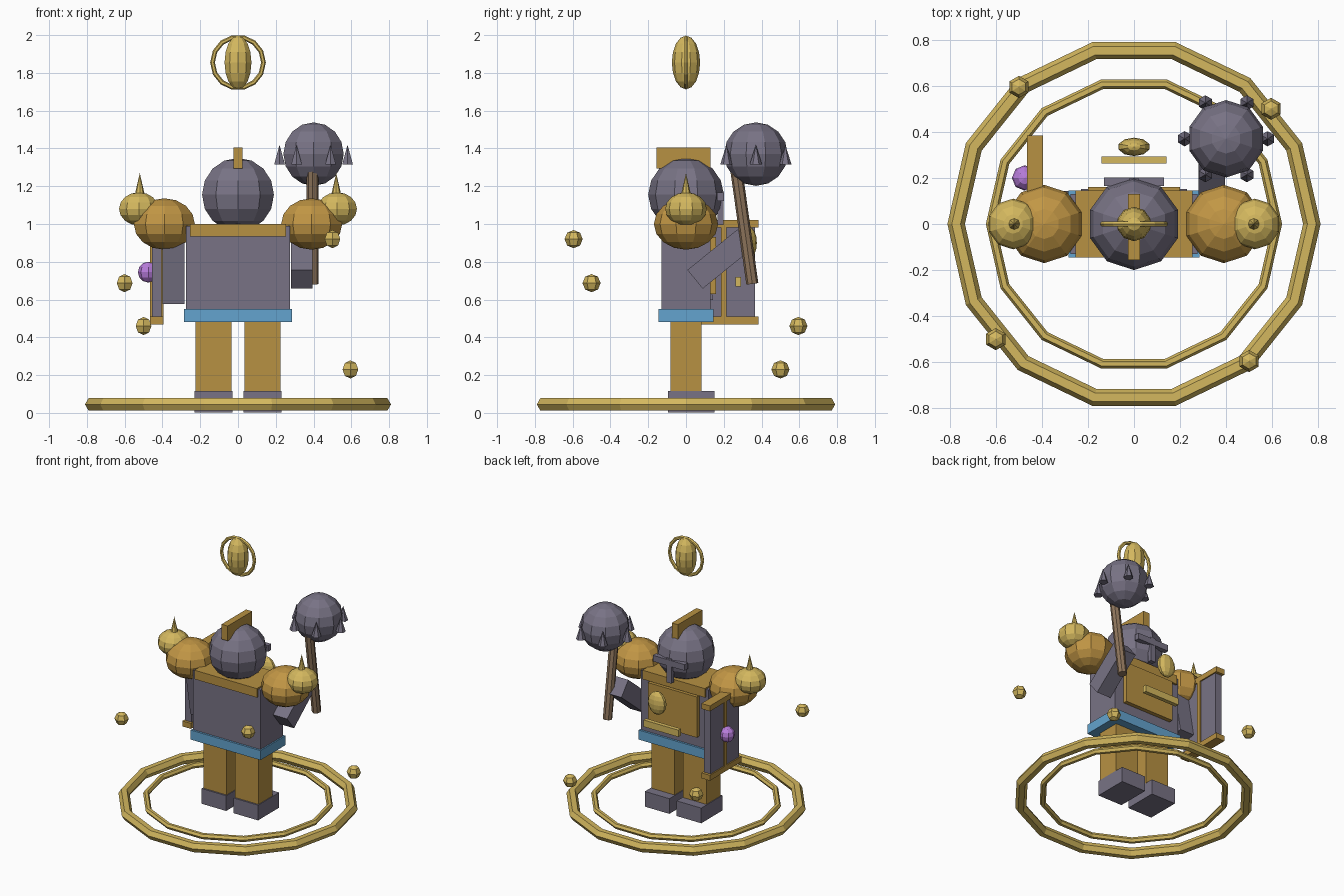
import bpy, math
from mathutils import Matrix

cube = bpy.data.objects.get("Cube")
if cube:
    bpy.data.objects.remove(cube, do_unlink=True)


def material(name, rgb):
    lin = [c / 12.92 if c < 0.04 else ((c + 0.055) / 1.055) ** 2.4 for c in rgb]
    m = bpy.data.materials.new(name)
    m.use_nodes = True
    m.diffuse_color = (*lin, 1)
    m.node_tree.nodes["Principled BSDF"].inputs["Base Color"].default_value = (*lin, 1)
    return m


STEEL = material("steel grey", (0.47, 0.45, 0.52))
BRONZE = material("bronze", (0.72, 0.57, 0.26))
PAULDRON = material("warm bronze", (0.76, 0.59, 0.27))
GOLD = material("pale gold", (0.83, 0.72, 0.37))
BLUE = material("sash blue", (0.39, 0.64, 0.81))
WOOD = material("wood brown", (0.56, 0.46, 0.36))
VIOLET = material("violet", (0.72, 0.49, 0.86))


def finish(name, mat):
    ob = bpy.context.object
    ob.name = name
    ob.data.materials.clear()
    ob.data.materials.append(mat)
    return ob


def box(name, mat, loc, size, tilt=0):
    bpy.ops.mesh.primitive_cube_add(size=1, location=loc, rotation=(math.radians(tilt), 0, 0))
    ob = finish(name, mat)
    ob.data.transform(Matrix.Diagonal((*size, 1)))
    return ob


def ball(name, mat, loc, radii, segments=10, rings=8):
    bpy.ops.mesh.primitive_uv_sphere_add(segments=segments, ring_count=rings, radius=1, location=loc)
    ob = finish(name, mat)
    ob.data.transform(Matrix.Diagonal((*radii, 1)))
    return ob


def spike(name, mat, loc, radius, height, sides=6):
    bpy.ops.mesh.primitive_cone_add(vertices=sides, radius1=radius, radius2=0, depth=height, location=loc)
    return finish(name, mat)


def ring(name, mat, loc, major, minor, segments, sides=6, tilt=0):
    bpy.ops.mesh.primitive_torus_add(major_segments=segments, minor_segments=sides, major_radius=major,
                                     minor_radius=minor, location=loc, rotation=(math.radians(tilt), 0, 0))
    return finish(name, mat)


# Legs, feet, shoulder guards with knobs and spikes
for side, s in (("left", 1), ("right", -1)):
    box(side + "_leg", BRONZE, (s * 0.13, 0, 0.295), (0.19, 0.166, 0.39))
    box(side + "_foot", STEEL, (s * 0.13, 0.028, 0.059), (0.2, 0.246, 0.112))
    ball(side + "_shoulder_guard", PAULDRON, (s * 0.39, 0, 1), (0.17, 0.17, 0.136))
    ball(side + "_shoulder_knob", GOLD, (s * 0.525, 0, 1.08), (0.11, 0.11, 0.088))
    spike(side + "_shoulder_spike", GOLD, (s * 0.52, 0, 1.2), 0.032, 0.14, 8)

# Body and chest
box("torso", STEEL, (0, 0, 0.77), (0.55, 0.26, 0.44))
box("belt", BLUE, (0, 0, 0.516), (0.57, 0.29, 0.07))
box("collar", BRONZE, (0, 0, 0.968), (0.51, 0.29, 0.066))
box("chest_plate", BRONZE, (0, 0.145, 0.78), (0.4, 0.03, 0.3))
ball("chest_gem", GOLD, (0, 0.335, 0.9), (0.07, 0.04, 0.085))
box("chest_bar", GOLD, (0, 0.277, 0.695), (0.284, 0.03, 0.05))

# Arms
box("left_arm", STEEL, (0.338, 0.18, 0.814), (0.115, 0.34, 0.128), 39)
box("right_arm", STEEL, (-0.342, 0.045, 0.785), (0.115, 0.13, 0.4), 10)

# Helmet
ball("helmet", STEEL, (0, 0, 1.155), (0.2, 0.2, 0.195))
box("helmet_crest", BRONZE, (0, -0.013, 1.35), (0.05, 0.285, 0.11))
box("visor_bar", STEEL, (0, 0.183, 1.143), (0.26, 0.036, 0.045))
box("visor_nose", STEEL, (0, 0.183, 1.085), (0.04, 0.032, 0.18))

# Mace
ball("mace_head", STEEL, (0.4, 0.37, 1.37), (0.168, 0.168, 0.168))
for i in range(6):
    a = i * math.pi / 3
    spike("mace_spike", STEEL, (0.4 + 0.18 * math.cos(a), 0.37 + 0.18 * math.sin(a), 1.367), 0.033, 0.105)
bpy.ops.mesh.primitive_cylinder_add(vertices=8, radius=0.032, depth=0.62, location=(0.395, 0.308, 0.99),
                                    rotation=(math.radians(8), 0, 0))
finish("mace_handle", WOOD)

# Shield
box("shield_panel", STEEL, (-0.43, 0.2, 0.745), (0.052, 0.33, 0.51))
box("shield_strip", BRONZE, (-0.43, 0.2, 0.745), (0.07, 0.03, 0.5))
for z in (0.489, 1.001):
    box("shield_rim", BRONZE, (-0.43, 0.2, z), (0.07, 0.37, 0.04))
ball("shield_orb", VIOLET, (-0.475, 0.2, 0.745), (0.055, 0.055, 0.055), 8, 6)

# Floating halo
ring("halo_ring", GOLD, (0, 0, 1.855), 0.135, 0.0125, 14, 6, 90)
ball("halo_core", GOLD, (0, 0, 1.855), (0.075, 0.075, 0.142))

# Ground rings and orbiting gems
ring("outer_ground_ring", GOLD, (0, 0, 0.045), 0.772, 0.038, 14)
ring("inner_ground_ring", GOLD, (0, 0, 0.058), 0.622, 0.021, 14)
for loc in ((0.5, -0.595, 0.92), (-0.6, -0.5, 0.687), (-0.5, 0.595, 0.46), (0.595, 0.5, 0.23)):
    ball("orbiting_gem", GOLD, loc, (0.048, 0.048, 0.048), 6, 4)
